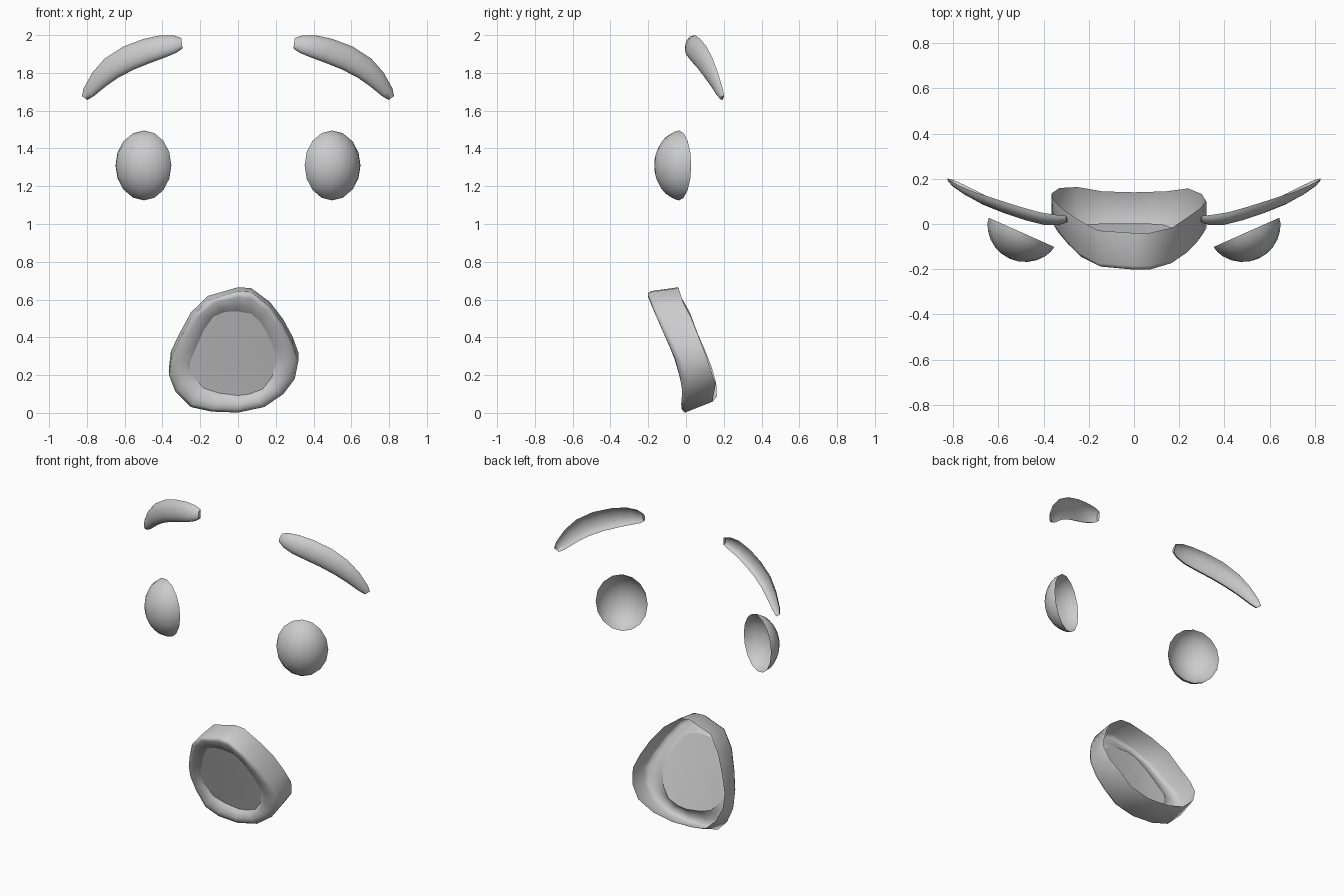
import bpy
import bmesh
from math import sin, cos, pi, atan2, radians
from mathutils import Vector, Matrix

default_cube = bpy.data.objects.get("Cube")
if default_cube:
    bpy.data.objects.remove(default_cube, do_unlink=True)

grey = bpy.data.materials.new("plain grey")
grey.use_nodes = True
grey_colour = (0.6, 0.6, 0.6, 1.0)
grey.diffuse_color = grey_colour
grey.node_tree.nodes["Principled BSDF"].inputs["Base Color"].default_value = grey_colour


def finish(bm, name, angle=60):
    """Turn a bmesh into a smooth shaded object."""
    mesh = bpy.data.meshes.new(name)
    bm.to_mesh(mesh)
    bm.free()
    mesh.materials.append(grey)
    obj = bpy.data.objects.new(name, mesh)
    bpy.context.collection.objects.link(obj)
    bpy.ops.object.select_all(action='DESELECT')
    bpy.context.view_layer.objects.active = obj
    obj.select_set(True)
    bpy.ops.object.shade_smooth_by_angle(angle=radians(angle))


def face_forward(bm):
    """Make an open shell point its normals to the front."""
    bmesh.ops.recalc_face_normals(bm, faces=bm.faces)
    if sum(f.normal.y * f.calc_area() for f in bm.faces) > 0:
        bmesh.ops.reverse_faces(bm, faces=bm.faces)


def add_ring(bm, points):
    return [bm.verts.new(p) for p in points]


def bridge(bm, first, second, closed=True):
    """Join two rings of equal length with quads."""
    count = len(first)
    for i in range(count if closed else count - 1):
        j = (i + 1) % count
        bm.faces.new((first[i], first[j], second[j], second[i]))


# Eyes: open domes turned outward, slightly flatter near the rim
def make_eye(name, side):
    bm = bmesh.new()
    bmesh.ops.create_uvsphere(bm, u_segments=16, v_segments=12, radius=1)
    behind = [v for v in bm.verts if v.co.z < -0.01]
    bmesh.ops.delete(bm, geom=behind, context='VERTS')
    for v in bm.verts:
        v.co.z = max(v.co.z, 0) ** 1.2
    place = (Matrix.Translation((side * 0.498, -0.037, 1.31))
             @ Matrix.Rotation(side * radians(24), 4, 'Z')
             @ Matrix.Diagonal((0.159, 0.128, 0.185, 1))
             @ Matrix.Rotation(radians(90), 4, 'X'))
    bmesh.ops.transform(bm, matrix=place, verts=bm.verts)
    finish(bm, name)


# Brows: half tubes swept along a curved path, open at the back
BROW_PATH = [  # x, y, z, half width
    (0.297, 0.03, 1.957, 0.028), (0.335, 0.03, 1.952, 0.047),
    (0.40, 0.038, 1.94, 0.06), (0.48, 0.061, 1.917, 0.066),
    (0.58, 0.095, 1.878, 0.067), (0.67, 0.128, 1.825, 0.062),
    (0.735, 0.158, 1.765, 0.051), (0.79, 0.186, 1.698, 0.034),
    (0.812, 0.198, 1.667, 0.018)]


def make_brow(name, side):
    bm = bmesh.new()
    rings = []
    last = len(BROW_PATH) - 1
    for i, (x, y, z, width) in enumerate(BROW_PATH):
        before, after = BROW_PATH[max(i - 1, 0)], BROW_PATH[min(i + 1, last)]
        slope = atan2(after[2] - before[2], after[0] - before[0])
        depth = 0.006 + 0.58 * width
        points = []
        for step in range(9):
            t = pi * step / 8
            across = cos(t) * width
            points.append((side * (x - sin(slope) * across),
                           y + 0.22 * across - sin(t) * depth,
                           z + cos(slope) * across))
        rings.append(add_ring(bm, points))
    for first, second in zip(rings, rings[1:]):
        bridge(bm, first, second, closed=False)
    bm.faces.new(rings[0])
    bm.faces.new(rings[-1])
    face_forward(bm)
    finish(bm, name)


for side, label in ((1, "left"), (-1, "right")):
    make_eye(label + "_eye", side)
    make_brow(label + "_brow", side)


# Mouth: curved lip with a deep wall behind it and a panel inside
OUTER = [(0, .665), (.07, .66), (.17, .58), (.24, .48), (.29, .38), (.32, .29),
         (.30, .19), (.24, .11), (.14, .04), (0, .01), (-.14, .015), (-.25, .04),
         (-.33, .12), (-.365, .21), (-.355, .30), (-.31, .40), (-.25, .52), (-.16, .615)]
INNER = [(0, .537), (.07, .525), (.12, .48), (.16, .41), (.19, .34), (.205, .28),
         (.18, .19), (.13, .125), (.06, .10), (0, .092), (-.1, .105), (-.18, .13),
         (-.25, .2), (-.255, .27), (-.22, .35), (-.18, .44), (-.13, .51), (-.07, .535)]


def face_y(x, z):
    """Depth of the curved, forward leaning face surface."""
    return -0.2 + 0.34 * (0.63 - min(max(z, 0.1), 0.63)) + 1.5 * abs(x) ** 3


def wall_depth(x):
    """The wall gets shallower at the corners of the mouth."""
    return 0.16 - 0.35 * max(abs(x) - 0.25, 0)


def lip_ring(blend, push, low=0, high=0):
    """Ring between the outlines, moved up by low at the bottom and high at the top."""
    points = []
    for a, b in zip(OUTER, INNER):
        x, z = Vector(a).lerp(Vector(b), blend)
        points.append((x, face_y(x, z) + push(x), z + low + (high - low) * z / 0.665))
    return points


bm = bmesh.new()
rings = [
    add_ring(bm, lip_ring(0, wall_depth, low=0.05)),
    add_ring(bm, lip_ring(0, lambda x: 0.015, low=-0.008, high=-0.02)),
    add_ring(bm, lip_ring(0.13, lambda x: -0.002, low=-0.004, high=-0.015)),
    add_ring(bm, lip_ring(0.4, lambda x: -0.006)),
    add_ring(bm, lip_ring(0.75, lambda x: 0.003)),
    add_ring(bm, lip_ring(1, lambda x: 0.022))]
for first, second in zip(rings, rings[1:]):
    bridge(bm, first, second)
face_forward(bm)
finish(bm, "mouth_lip", 70)

# Panel closing the mouth, built from shrinking rings
bm = bmesh.new()
centre = Vector((-0.02, 0.3))
rings = []
for scale in (1, 0.66, 0.33):
    flat = [centre.lerp(Vector(p), scale) for p in INNER]
    rings.append(add_ring(bm, [(x, face_y(x, z) + 0.022, z) for x, z in flat]))
for first, second in zip(rings, rings[1:]):
    bridge(bm, first, second)
bm.faces.new(rings[-1])
face_forward(bm)
finish(bm, "mouth_panel")
